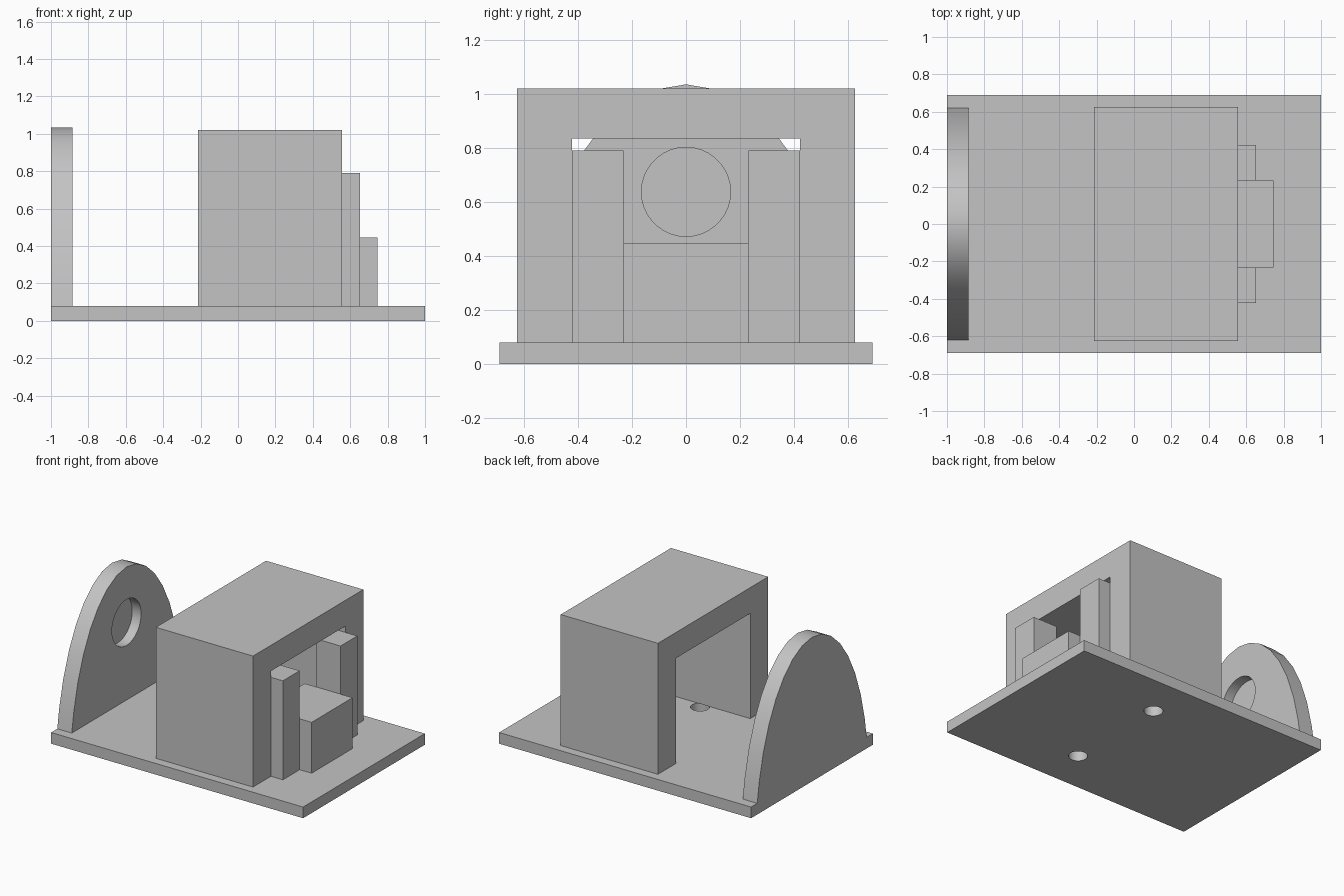
import bpy
import bmesh
import math
from mathutils import Matrix, Vector

if "Cube" in bpy.data.objects:
    bpy.data.objects.remove(bpy.data.objects["Cube"], do_unlink=True)

# Single plain grey
grey = bpy.data.materials.new("plain_grey")
grey.use_nodes = True
color = (0.55, 0.55, 0.55, 1)
grey.diffuse_color = color
grey.node_tree.nodes["Principled BSDF"].inputs["Base Color"].default_value = color

BASE_TOP = 0.08
FACE_X = 0.557   # front plane of the housing opening


def finish(name, bm):
    bmesh.ops.recalc_face_normals(bm, faces=bm.faces[:])
    mesh = bpy.data.meshes.new(name)
    bm.to_mesh(mesh)
    bm.free()
    mesh.materials.append(grey)
    obj = bpy.data.objects.new(name, mesh)
    bpy.context.collection.objects.link(obj)
    return obj


def prism(name, profile, x0, x1):
    """Extrude a (y, z) outline along x."""
    bm = bmesh.new()
    face = bm.faces.new([bm.verts.new((x0, y, z)) for y, z in profile])
    new = bmesh.ops.extrude_face_region(bm, geom=[face])["geom"]
    verts = [v for v in new if isinstance(v, bmesh.types.BMVert)]
    bmesh.ops.translate(bm, verts=verts, vec=(x1 - x0, 0, 0))
    return finish(name, bm)


def block(name, x0, x1, y0, y1, z0, z1):
    return prism(name, [(y0, z0), (y1, z0), (y1, z1), (y0, z1)], x0, x1)


def drill(obj, center, radius, depth, rotation=Matrix()):
    """Cut a round hole, then discard the cutter."""
    bm = bmesh.new()
    bmesh.ops.create_cone(bm, cap_ends=True, segments=36, radius1=radius,
                          radius2=radius, depth=depth,
                          matrix=Matrix.Translation(Vector(center)) @ rotation)
    cutter = finish("hole_cutter", bm)
    cutter.hide_render = True
    mod = obj.modifiers.new("hole", 'BOOLEAN')
    mod.operation = 'DIFFERENCE'
    mod.solver = 'EXACT'
    mod.object = cutter
    select(obj)
    bpy.ops.object.modifier_apply(modifier=mod.name)
    bpy.data.objects.remove(cutter, do_unlink=True)


def select(obj):
    bpy.ops.object.select_all(action='DESELECT')
    obj.select_set(True)
    bpy.context.view_layer.objects.active = obj


# Base plate with two mounting holes
base = block("base_plate", -1, 1, -0.69, 0.69, 0, BASE_TOP)
for side in (-1, 1):
    drill(base, (0.155, side * 0.38, BASE_TOP / 2), 0.062, 0.3)

# Arched end plate: an ellipse cut off at the base, with a blind round socket
center_z, half_w, half_h = -0.2, 0.637, 1.235
foot = math.degrees(math.asin((BASE_TOP - center_z) / half_h))
angles = [foot, *range(20, 170, 10), 180 - foot]
outline = [(half_w * math.cos(math.radians(a)),
            center_z + half_h * math.sin(math.radians(a))) for a in angles]
arch = prism("arched_end_plate", outline, -1, -0.885)
drill(arch, (-0.855, 0, 0.637), 0.165, 0.2, Matrix.Rotation(math.pi / 2, 4, 'Y'))

# Tunnel housing
half = [(0.422, BASE_TOP), (0.422, 0.835)]
outer = [(0.625, 1.02), (0.625, BASE_TOP)]
profile = half + [(-y, z) for y, z in half[::-1]]
profile += [(-y, z) for y, z in outer[::-1]] + outer
prism("tunnel_housing", profile, -0.215, FACE_X)

# Posts and centre block straddling the opening
for side, label in ((1, "back"), (-1, "front")):
    y0, y1 = sorted((side * 0.232, side * 0.422))
    block(label + "_post", FACE_X - 0.095, FACE_X + 0.095, y0, y1, BASE_TOP, 0.79)
block("centre_block", FACE_X - 0.19, FACE_X + 0.19, -0.232, 0.232, BASE_TOP, 0.445)

for obj in (base, arch):
    select(obj)
    bpy.ops.object.shade_smooth_by_angle(angle=math.radians(30))
